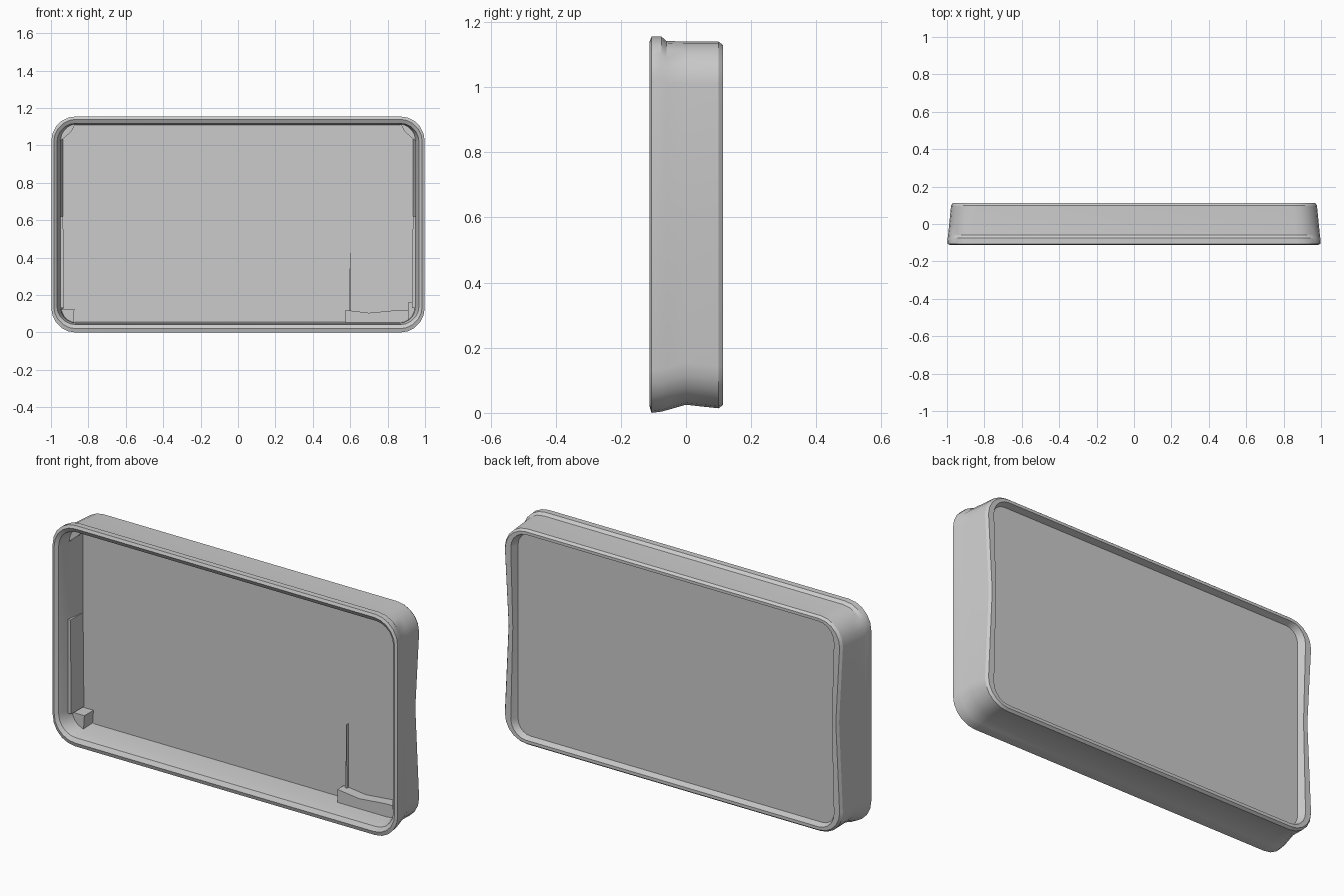
import bpy, bmesh, math

if "Cube" in bpy.data.objects:
    bpy.data.objects.remove(bpy.data.objects["Cube"])

SEG = 5  # facets per rounded corner


def finish(bm, name):
    bmesh.ops.recalc_face_normals(bm, faces=bm.faces)
    me = bpy.data.meshes.new(name)
    bm.to_mesh(me)
    bm.free()
    ob = bpy.data.objects.new(name, me)
    bpy.context.collection.objects.link(ob)
    bpy.context.view_layer.objects.active = ob
    ob.select_set(True)
    bpy.ops.object.shade_smooth_by_angle(angle=math.radians(25))
    ob.select_set(False)
    return ob


def ring(y, half, low, high, rad, pinch=0.0):
    """Rounded rectangle in the xz plane, with a point halfway up each side."""
    pts = []
    corners = [(half - rad, high - rad, 0), (-half + rad, high - rad, 90),
               (-half + rad, low + rad, 180), (half - rad, low + rad, 270)]
    for i, (cx, cz, start) in enumerate(corners):
        for k in range(SEG + 1):
            a = math.radians(start + 90 * k / SEG)
            pts.append((cx + rad * math.cos(a), y, cz + rad * math.sin(a)))
        if i == 0:
            pts.append((0, y, high))
        elif i == 1:
            pts.append((-half + pinch, y, 0.61))
        elif i == 2:
            pts.append((0, y, low))
        else:
            pts.append((half - pinch, y, 0.61))
    return pts


def prism(name, outline, y0, y1):
    """Extrude an xz outline along y."""
    bm = bmesh.new()
    a = [bm.verts.new((x, y0, z)) for x, z in outline]
    b = [bm.verts.new((x, y1, z)) for x, z in outline]
    bm.faces.new(a)
    bm.faces.new(b)
    for i in range(len(a)):
        j = (i + 1) % len(a)
        bm.faces.new((a[i], a[j], b[j], b[i]))
    return finish(bm, name)


# Shell: inside panel, front rim, outer wall, back rim, back panel
profile = [
    (0.055, 0.935, 0.055, 1.11, 0.07, 0),
    (-0.05, 0.95, 0.05, 1.115, 0.09, 0),
    (-0.10, 0.968, 0.042, 1.118, 0.10, 0),
    (-0.112, 0.985, 0.02, 1.14, 0.12, 0),
    (-0.106, 0.998, 0.0, 1.155, 0.13, 0),
    (-0.075, 0.996, 0.004, 1.155, 0.13, 0.002),
    (-0.06, 0.994, 0.008, 1.142, 0.13, 0.004),
    (0.0, 0.988, 0.025, 1.14, 0.13, 0.010),
    (0.10, 0.978, 0.014, 1.14, 0.13, 0.022),
    (0.113, 0.968, 0.024, 1.13, 0.12, 0.022),
    (0.113, 0.935, 0.04, 1.115, 0.09, 0.012),
    (0.08, 0.915, 0.05, 1.105, 0.07, 0),
]
bm = bmesh.new()
loops = [[bm.verts.new(p) for p in ring(*r)] for r in profile]
for a, b in zip(loops, loops[1:]):
    for i in range(len(a)):
        j = (i + 1) % len(a)
        bm.faces.new((a[i], a[j], b[j], b[i]))
bm.faces.new(loops[0])
bm.faces.new(loops[-1])
finish(bm, "tray_shell")

# Inner corner fillets at the top, thin strips on the side walls
for s, side in ((-1, "left"), (1, "right")):
    prism("top_corner_" + side,
          [(s * 0.955, 1.02), (s * 0.93, 1.04), (s * 0.89, 1.075),
           (s * 0.87, 1.115), (s * 0.93, 1.112)], -0.04, 0.058)
    prism("side_strip_" + side,
          [(s * 0.965, 0.13), (s * 0.93, 0.13), (s * 0.935, 0.62),
           (s * 0.965, 0.62)], -0.05, 0.058)

# Lower corner blocks
prism("lower_corner_left",
      [(-0.965, 0.125), (-0.875, 0.125), (-0.88, 0.05), (-0.93, 0.05)], -0.02, 0.058)
prism("lower_corner_right",
      [(0.965, 0.16), (0.91, 0.16), (0.91, 0.06), (0.94, 0.06)], -0.02, 0.058)

# Ledge along the lower right, and the fine ridge rising from it
prism("lower_ledge",
      [(0.575, 0.045), (0.575, 0.12), (0.70, 0.105), (0.86, 0.12),
       (0.91, 0.12), (0.91, 0.045)], 0.0, 0.058)
prism("panel_ridge", [(0.592, 0.11), (0.602, 0.11), (0.600, 0.45)], 0.04, 0.06)
